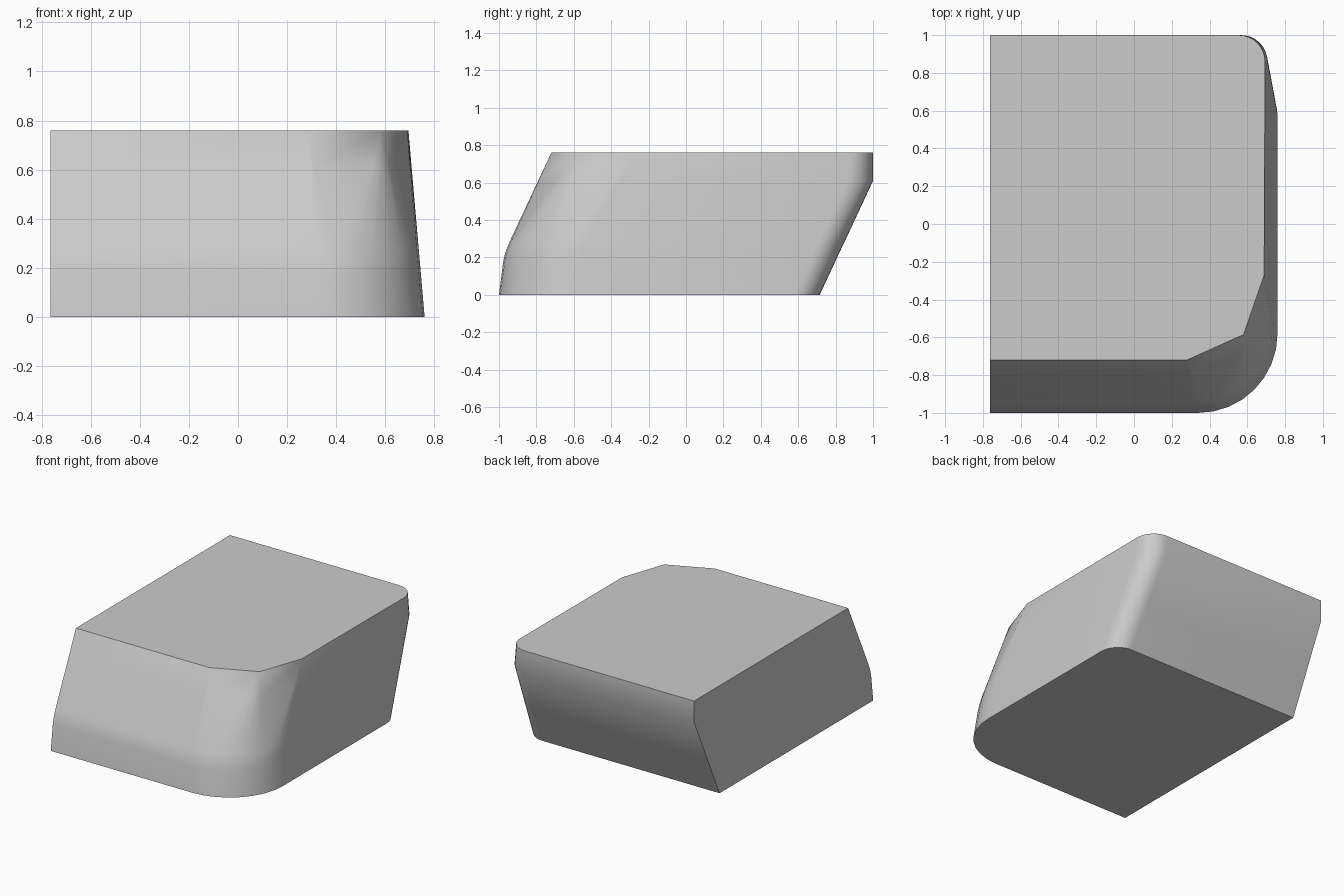
import bpy, bmesh
from math import sin, cos, pi, radians

cube = bpy.data.objects.get("Cube")
if cube:
    bpy.data.objects.remove(cube)

grey = bpy.data.materials.new("light_grey")
grey.use_nodes = True
colour = (0.6, 0.6, 0.6, 1)
grey.diffuse_color = colour
grey.node_tree.nodes["Principled BSDF"].inputs["Base Color"].default_value = colour

INNER = -0.763   # flat cut face
STEPS = 8        # segments per rounded corner


def side_x(z):
    return 0.76 - 0.087 * z


def corner(cx, cy, rx, ry, start):
    """Quarter ellipse, counter-clockwise from the start angle."""
    angles = [start + pi / 2 * i / STEPS for i in range(STEPS + 1)]
    return [(cx + rx * cos(a), cy + ry * sin(a)) for a in angles]


def section(z, front, back, faceted=False):
    """Horizontal outline of the block at height z."""
    side = side_x(z)
    if faceted:
        # three-point corner, repeated so that it fans to the rounded one below
        a, b, c = (0.28, front), (0.58, -0.585), (side - 0.005, -0.27)
        nose = [a] * 2 + [b] * (STEPS - 3) + [c] * 2
    else:
        nose = corner(side - 0.42, front + 0.42, 0.42, 0.42, -pi / 2)
    tail = corner(side - 0.14, back - 0.14, 0.14, 0.14, 0)
    return [(x, y, z) for x, y in [(INNER, front)] + nose + tail + [(INNER, back)]]


# Stacked outlines: upright foot, leaning body, square upper back edge
sections = [
    section(0, -1, 0.715),
    section(0.18, -0.977, 0.799),
    section(0.23, -0.965, 0.822),
    section(0.28, -0.945, 0.846),
]
top = section(0.76, -0.72, 1, True)

# Back overhang ends below the top; the front carries on along the lean
t = (0.61 - 0.28) / (0.76 - 0.28)
ledge = [tuple(p + (q - p) * t for p, q in zip(lo, hi))
         for lo, hi in zip(sections[-1], top)]
tail = section(0.61, 0, 1)
split = STEPS + 2
ledge[split:] = tail[split:]
sections += [ledge, top]

bm = bmesh.new()
rings = [[bm.verts.new(p) for p in s] for s in sections]
for low, high in zip(rings, rings[1:]):
    for i in range(len(low)):
        j = (i + 1) % len(low)
        bm.faces.new((low[i], low[j], high[j], high[i]))
bm.faces.new(rings[0][::-1])
bm.faces.new(rings[-1])
bmesh.ops.remove_doubles(bm, verts=bm.verts, dist=0.0005)
bmesh.ops.recalc_face_normals(bm, faces=bm.faces)

mesh = bpy.data.meshes.new("half_block")
bm.to_mesh(mesh)
bm.free()
mesh.materials.append(grey)
block = bpy.data.objects.new("half_block", mesh)
bpy.context.collection.objects.link(block)

# Smooth corners, crisp rims
bpy.ops.object.select_all(action='DESELECT')
block.select_set(True)
bpy.context.view_layer.objects.active = block
bpy.ops.object.shade_smooth_by_angle(angle=radians(35))
